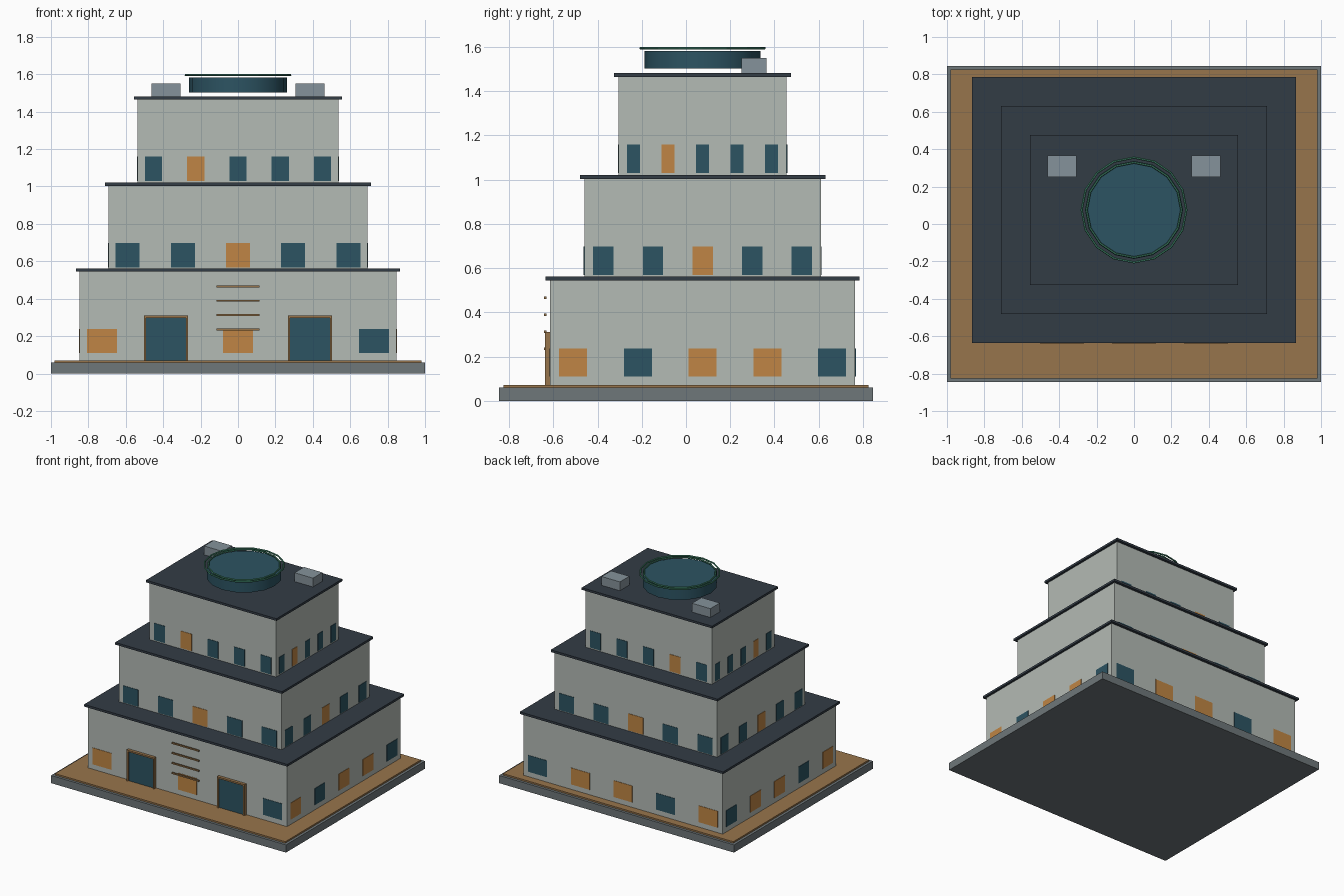
import bpy
import math

if "Cube" in bpy.data.objects:
    bpy.data.objects.remove(bpy.data.objects["Cube"])

CY = 0.075  # the tower sits slightly behind the plot centre


def material(name, r, g, b):
    m = bpy.data.materials.new(name)
    m.diffuse_color = [(c / 255) ** 2.2 for c in (r, g, b)] + [1]
    m.use_nodes = True
    m.node_tree.nodes["Principled BSDF"].inputs["Base Color"].default_value = m.diffuse_color
    return m


WALL = material("wall", 178, 185, 179)
ROOF = material("roof", 54, 62, 71)
STONE = material("stone", 110, 118, 121)
PAVING = material("paving", 150, 116, 77)
GLASS = material("glass", 48, 84, 98)
LIT = material("lit_glass", 190, 132, 70)
BRONZE = material("bronze", 150, 116, 77)
METAL = material("metal", 132, 145, 153)
GREEN = material("green", 70, 140, 112)


def box(name, x0, x1, y0, y1, z0, z1, mat):
    bpy.ops.mesh.primitive_cube_add(
        size=1, location=((x0 + x1) / 2, (y0 + y1) / 2, (z0 + z1) / 2))
    ob = bpy.context.object
    ob.name = name
    ob.scale = (x1 - x0, y1 - y0, z1 - z0)
    bpy.ops.object.transform_apply(location=False, rotation=False)
    ob.data.materials.append(mat)
    return ob


def slab(name, cy, hx, hy, z0, z1, mat):
    return box(name, -hx, hx, cy - hy, cy + hy, z0, z1, mat)


# Plot
slab("base", 0, 1.0, 0.845, 0, 0.059, STONE)
slab("paving", 0, 0.98, 0.825, 0.059, 0.071, PAVING)

# Tiers: wall half sizes, z range, roof overhang, window z range,
# window spacing and width along x and along y, lit pattern
tiers = [
    (0.848, 0.69, 0.071, 0.545, (0.11, 0.237), (0.363, 0.16), (0.293, 0.127), "10110"),
    (0.693, 0.535, 0.56, 1.004, (0.568, 0.697), (0.295, 0.128), (0.2245, 0.092), "00100"),
    (0.538, 0.38, 1.02, 1.465, (1.03, 1.16), (0.226, 0.092), (0.156, 0.06), "01000"),
]
T = 0.003  # window projection
for n, (hx, hy, z0, z1, (wz0, wz1), (sx, wx), (sy, wy), lit) in enumerate(tiers, 1):
    slab(f"tier_{n}_wall", CY, hx, hy, z0, z1, WALL)
    slab(f"tier_{n}_roof", CY, hx + 0.017, hy + 0.02, z1, z1 + 0.017, ROOF)
    for i in range(5):
        mat = LIT if lit[i] == "1" else GLASS
        for side in (-1, 1):
            # front and back windows; doors replace two at the front
            if not (n == 1 and side == -1 and i in (1, 3)):
                x, y = (i - 2) * sx, CY + side * hy
                box(f"tier_{n}_window", x - wx / 2, x + wx / 2, y - T, y + T, wz0, wz1, mat)
            # left and right windows
            x, y = side * hx, CY + (i - 2) * sy
            box(f"tier_{n}_side_window", x - T, x + T, y - wy / 2, y + wy / 2, wz0, wz1, mat)

# Entrance doors with frames
for side in (-1, 1):
    c = side * 0.385
    box("door", c - 0.108, c + 0.108, -0.627, -0.61, 0.071, 0.297, GLASS)
    for s in (-1, 1):
        e = c + s * 0.112
        box("door_jamb", e - 0.006, e + 0.006, -0.638, -0.615, 0.071, 0.31, BRONZE)
    box("door_lintel", c - 0.118, c + 0.118, -0.638, -0.615, 0.298, 0.31, BRONZE)

# Floating bars above the front middle window
for i in range(4):
    z = 0.235 + i * 0.077
    box("facade_bar", -0.115, 0.115, -0.642, -0.631, z - 0.005, z + 0.005, BRONZE)

# Round rooftop tank
bpy.ops.mesh.primitive_cylinder_add(vertices=16, radius=0.262, depth=0.08,
                                    location=(0, CY, 1.543))
tank = bpy.context.object
tank.name = "roof_tank"
tank.data.materials.append(GLASS)
bpy.ops.object.shade_smooth_by_angle(angle=math.radians(30))

# Hoops hovering over the tank rim
for name, r in (("outer_hoop", 0.28), ("inner_hoop", 0.254)):
    bpy.ops.mesh.primitive_torus_add(major_radius=r, minor_radius=0.006,
                                     major_segments=16, minor_segments=6,
                                     location=(0, CY, 1.595))
    hoop = bpy.context.object
    hoop.name = name
    hoop.data.materials.append(GREEN)

# Rooftop machinery boxes
for s in (-1, 1):
    c = s * 0.385
    box("roof_unit", c - 0.078, c + 0.078, 0.25, 0.365, 1.482, 1.55, METAL)
